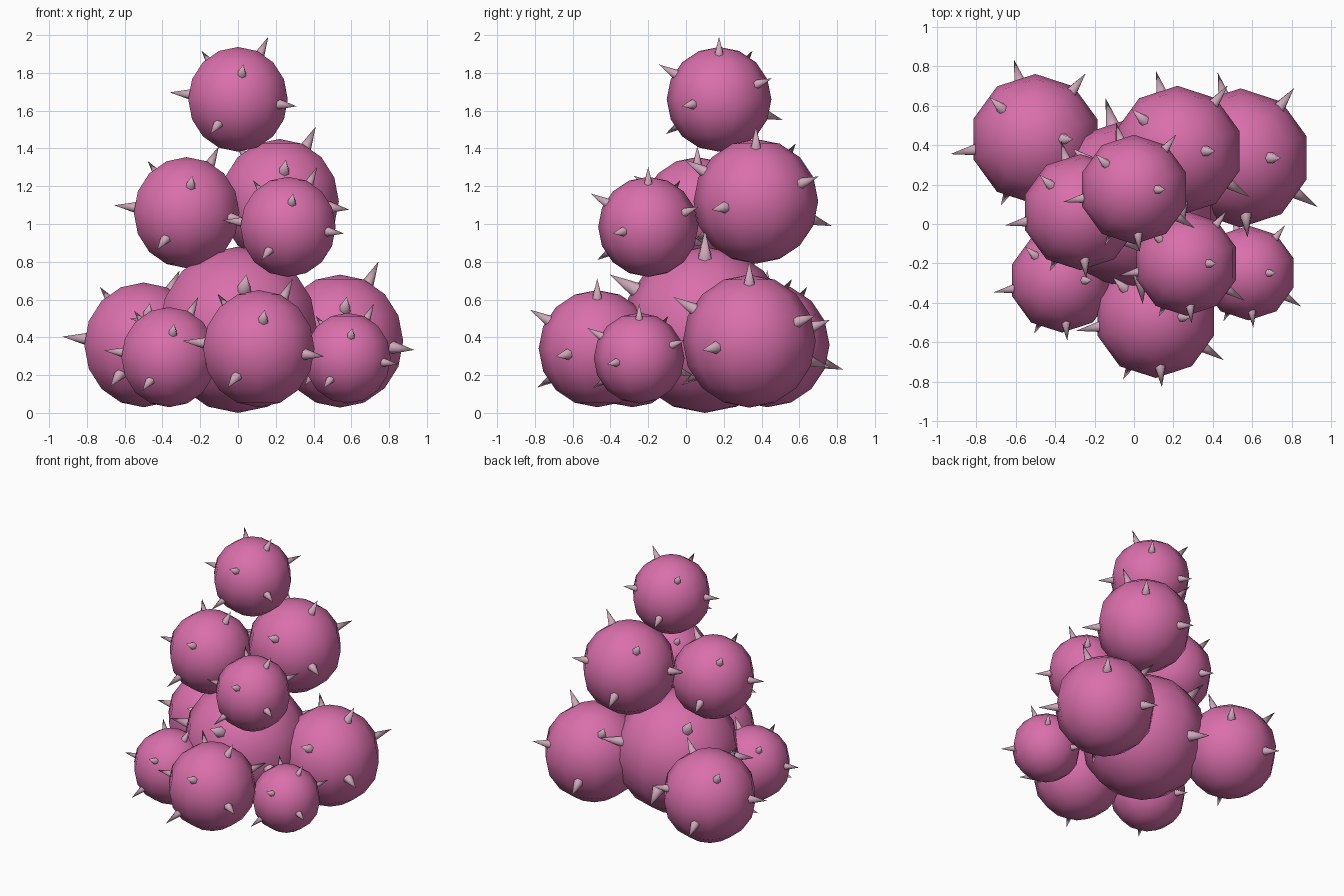
import bpy, math
from mathutils import Vector

cube = bpy.data.objects.get("Cube")
if cube:
    bpy.data.objects.remove(cube, do_unlink=True)


def material(name, color):
    mat = bpy.data.materials.new(name)
    mat.use_nodes = True
    mat.diffuse_color = color
    mat.node_tree.nodes["Principled BSDF"].inputs["Base Color"].default_value = color
    return mat


pink = material("pink", (0.70, 0.16, 0.41, 1))
pale = material("pale_mauve", (0.62, 0.39, 0.49, 1))

# Spike directions: a golden-angle spiral from the top down, bare underneath
SPIRAL, SPIKES = 10, 8
directions = []
for i in range(SPIKES):
    z = 1 - (2 * i + 1) / SPIRAL
    flat = math.sqrt(1 - z * z)
    angle = i * math.pi * (3 - math.sqrt(5))
    directions.append(Vector((flat * math.cos(angle), flat * math.sin(angle), z)))


def spiky_ball(name, center, radius):
    # Round body, ten sides around
    bpy.ops.mesh.primitive_uv_sphere_add(segments=10, ring_count=8, radius=radius, location=center)
    ball = bpy.context.object
    ball.name = name
    ball.data.materials.append(pink)
    bpy.ops.object.shade_smooth()
    # Cones with their bases sunk into the body
    base, tip = 0.93 * radius, 1.33 * radius
    for n, d in enumerate(directions):
        bpy.ops.mesh.primitive_cone_add(
            vertices=6, radius1=0.1 * radius, depth=tip - base,
            location=Vector(center) + d * (base + tip) / 2,
            rotation=d.to_track_quat("Z", "Y").to_euler())
        spike = bpy.context.object
        spike.name = f"{name}_spike_{n + 1}"
        spike.data.materials.append(pale)
        bpy.ops.object.shade_smooth_by_angle(angle=math.radians(65))


# Bottom layer
spiky_ball("core_ball", (0, 0.1, 0.44), 0.44)
spiky_ball("back_right_ball", (-0.5, 0.43, 0.36), 0.33)
spiky_ball("back_left_ball", (0.54, 0.335, 0.38), 0.352)
spiky_ball("front_ball", (0.11, -0.47, 0.34), 0.31)
spiky_ball("front_right_ball", (-0.365, -0.285, 0.295), 0.265)
spiky_ball("front_left_ball", (0.58, -0.248, 0.29), 0.24)
# Middle layer
spiky_ball("middle_right_ball", (-0.272, 0.06, 1.06), 0.294)
spiky_ball("middle_back_ball", (0.22, 0.37, 1.12), 0.33)
spiky_ball("middle_front_ball", (0.265, -0.2, 0.985), 0.265)
# Peak
spiky_ball("top_ball", (0, 0.175, 1.66), 0.277)
